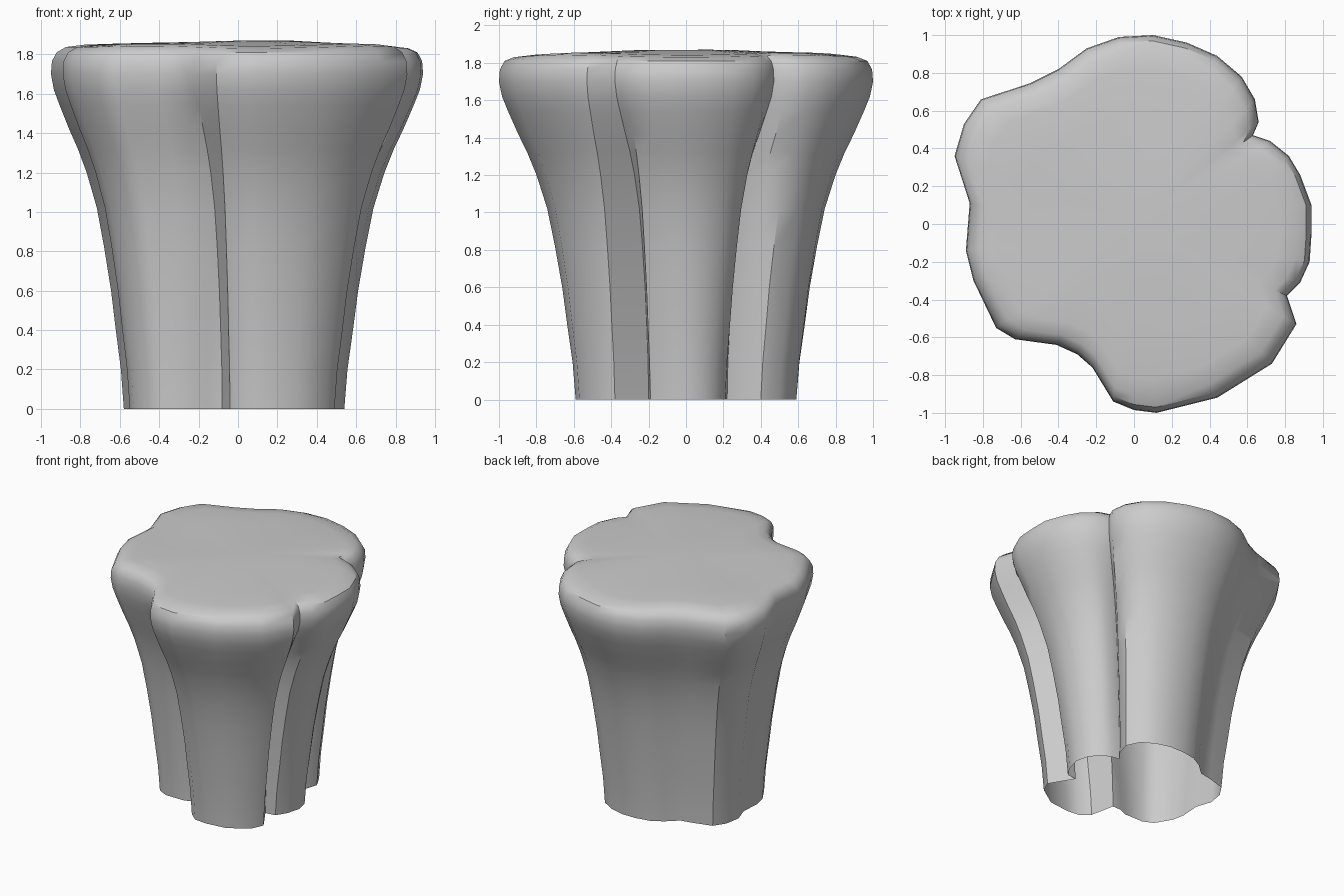
import bpy, bmesh, math

# Lobed outline, counter-clockwise: (top x, top y, bottom x, bottom y)
OUTLINE = [
    (.94, -.05, .54, .00), (.94, .10, .52, .09), (.88, .26, .48, .15),
    (.82, .36, .43, .19), (.72, .44, .38, .21), (.63, .47, .32, .22),
    (.66, .54, .38, .30), (.64, .66, .41, .40), (.57, .78, .36, .50),
    (.44, .89, .26, .56), (.28, .96, .15, .59), (.10, 1.0, .03, .59),
    (-.08, .99, -.08, .57), (-.25, .93, -.17, .52), (-.40, .82, -.26, .44),
    (-.55, .745, -.36, .42), (-.81, .66, -.50, .38), (-.90, .53, -.56, .29),
    (-.95, .36, -.58, .17), (-.87, .11, -.54, .05), (-.89, -.14, -.55, -.10),
    (-.85, -.30, -.53, -.20), (-.73, -.55, -.46, -.32), (-.63, -.61, -.38, -.36),
    (-.41, -.64, -.22, -.36), (-.30, -.69, -.15, -.33), (-.22, -.76, -.08, -.33),
    (-.11, -.94, -.04, -.52), (.00, -.985, .03, -.58), (.12, -1.0, .13, -.59),
    (.44, -.92, .30, -.57), (.73, -.74, .45, -.47), (.86, -.53, .49, -.38),
    (.81, -.38, .38, -.20), (.88, -.31, .46, -.19), (.93, -.20, .51, -.11),
]

# Flare profile: (height, blend from bottom to top outline, scale toward centre)
PROFILE = [
    (0, 0, 1), (.2, .04, 1), (.4, .11, 1), (.6, .175, 1), (.82, .27, 1),
    (1.02, .37, 1), (1.2, .51, 1), (1.32, .63, 1), (1.42, .75, 1), (1.54, .88, 1),
    (1.62, .96, 1), (1.7, 1, 1), (1.765, 1, .995), (1.81, 1, .97), (1.837, 1, .92),
    (1.85, 1, .82), (1.858, 1, .6), (1.864, 1, .3),
]
GROOVES = {5, 26, 33}      # these stay recessed until close under the rim

bm = bmesh.new()
n = len(OUTLINE)
rings = []
for z, t, s in PROFILE:
    ring = []
    for i, (tx, ty, bx, by) in enumerate(OUTLINE):
        k = t ** 1.3 if i in GROOVES else t
        x, y = (bx + (tx - bx) * k) * s, (by + (ty - by) * k) * s
        # slight unevenness of the top surface
        bump = .008 * math.sin(5 * x + 1) * math.cos(4 * y) if s < .95 else 0
        ring.append(bm.verts.new((x, y, z + bump)))
    rings.append(ring)

# Side walls and rounded rim
for a, b in zip(rings, rings[1:]):
    for i in range(n):
        j = (i + 1) % n
        bm.faces.new((a[i], a[j], b[j], b[i]))

# Closed top, open bottom
centre = bm.verts.new((0, 0, 1.87))
for i in range(n):
    bm.faces.new((rings[-1][i], rings[-1][(i + 1) % n], centre))

mesh = bpy.data.meshes.new("flared_stump")
bm.to_mesh(mesh)
bm.free()
stump = bpy.data.objects.new("flared_stump", mesh)
bpy.context.collection.objects.link(stump)

bpy.context.view_layer.objects.active = stump
stump.select_set(True)
bpy.ops.object.shade_smooth_by_angle(angle=math.radians(35))
